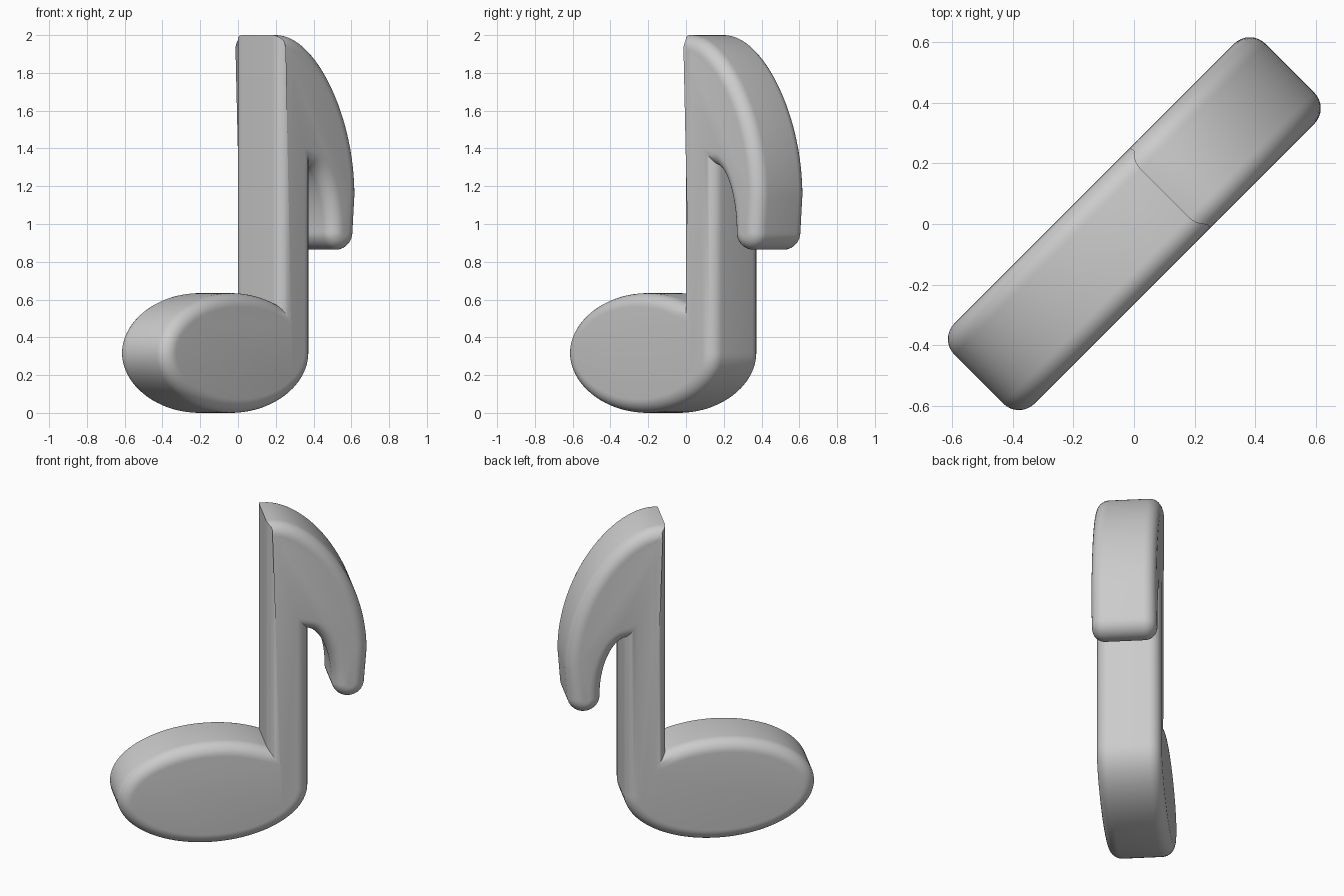
import bpy, bmesh, math
from mathutils import Vector

if "Cube" in bpy.data.objects:
    bpy.data.objects.remove(bpy.data.objects["Cube"])

HALF = 0.187    # half thickness
R = 0.073       # rounded edge radius
STEPS = 8


def bezier(a, b, c, d, n=24):
    pts = []
    for i in range(n + 1):
        t = i / n
        s = 1 - t
        pts.append(tuple(s**3 * p + 3 * s * s * t * q + 3 * s * t * t * r + t**3 * w
                         for p, q, r, w in zip(a, b, c, d)))
    return pts


def arc(cx, cz, rx, rz, a0, a1, n):
    return [(cx + rx * math.cos(a0 + (a1 - a0) * i / n),
             cz + rz * math.sin(a0 + (a1 - a0) * i / n)) for i in range(n + 1)]


def inset(pts, d):
    # mitred inset of a counter-clockwise outline
    out = []
    for i, p in enumerate(pts):
        p = Vector(p)
        e0 = (p - Vector(pts[i - 1])).normalized()
        e1 = (Vector(pts[(i + 1) % len(pts)]) - p).normalized()
        n0, n1 = Vector((-e0.y, e0.x)), Vector((-e1.y, e1.x))
        out.append(p + (n0 + n1) * d / (1 + n0.dot(n1)))
    return out


# Outline of the note, counter-clockwise: head, stem, flag
cu, cz, a, b = -0.171, 0.317, 0.553, 0.317
stem_l, stem_r = 0.143, cu + a
join = math.acos((stem_l - cu) / a)
outline = arc(cu, cz, a, b, join, 2 * math.pi, 80)
outline += bezier((stem_r, 1.31), (0.46, 1.29), (0.525, 1.13), (0.525, 0.958))
outline += arc(0.618, 0.958, 0.094, 0.094, math.pi, 2 * math.pi, 20)[1:]
outline += bezier((0.727, 1.15), (0.727, 1.6), (0.42, 2.0), (0.17, 2.0), 32)
outline += [(stem_l, 2.0)]

# Rings from back face to front face, following the rounded edges
rings = []
for side in (-1, 1):
    for k in range(STEPS + 1):
        t = (k if side < 0 else STEPS - k) / STEPS * math.pi / 2
        rings.append((R * (1 - math.sin(t)), side * (HALF - R + R * math.cos(t))))

bm = bmesh.new()
k = math.sqrt(0.5)
loops = []
for d, n in rings:
    loops.append([bm.verts.new(((u + n) * k, (u - n) * k, z)) for u, z in inset(outline, d)])
for l0, l1 in zip(loops, loops[1:]):
    for i in range(len(l0)):
        j = (i + 1) % len(l0)
        bm.faces.new((l0[i], l0[j], l1[j], l1[i]))
bm.faces.new(loops[0][::-1])
bm.faces.new(loops[-1])
bmesh.ops.recalc_face_normals(bm, faces=bm.faces[:])

mesh = bpy.data.meshes.new("music_note")
bm.to_mesh(mesh)
bm.free()
note = bpy.data.objects.new("music_note", mesh)
bpy.context.collection.objects.link(note)
bpy.context.view_layer.objects.active = note
note.select_set(True)
bpy.ops.object.shade_smooth_by_angle(angle=math.radians(30))
